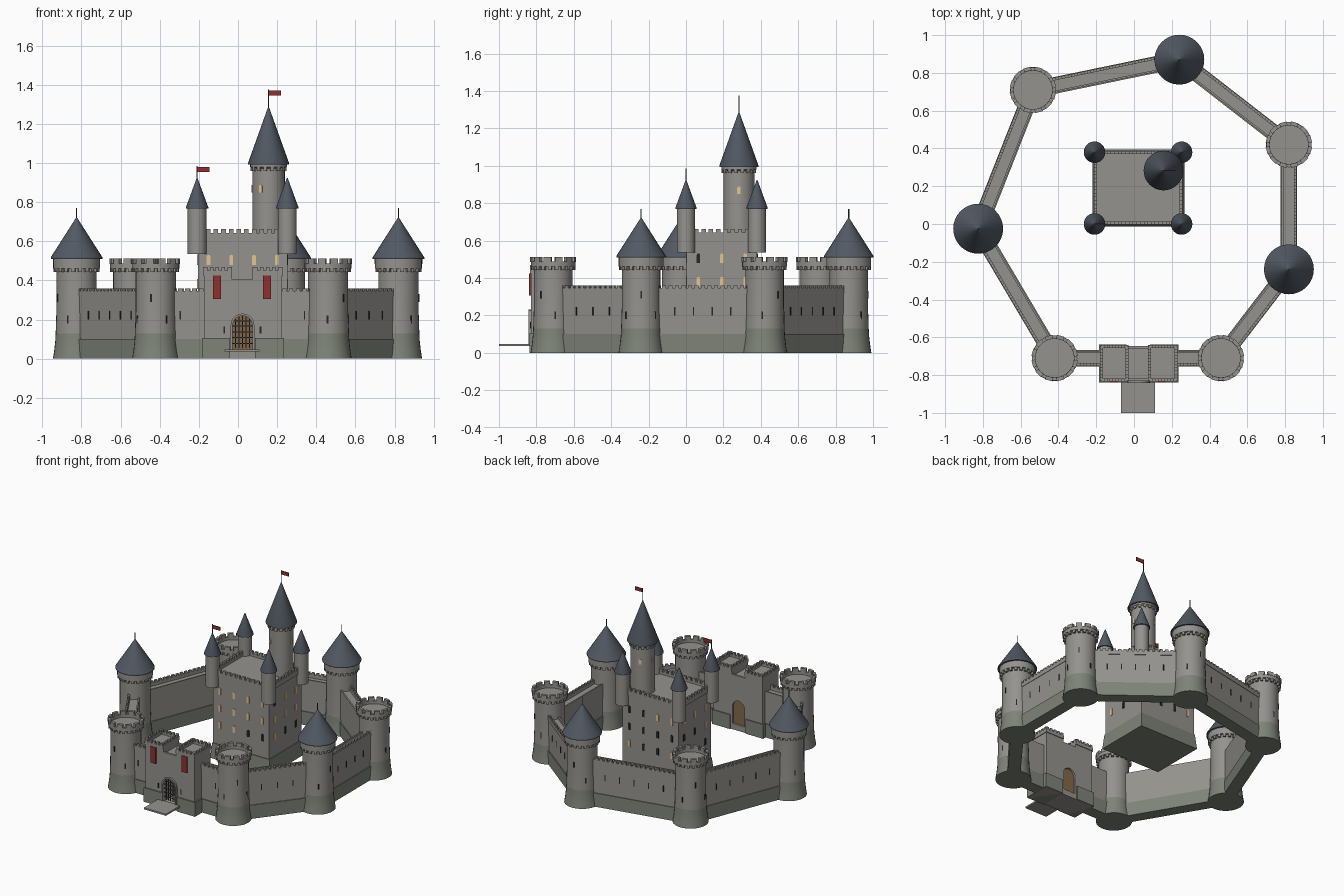
import bpy, bmesh, random
from math import pi, sin, cos, atan2, hypot
from mathutils import Matrix, Vector

if "Cube" in bpy.data.objects:
    bpy.data.objects.remove(bpy.data.objects["Cube"])

random.seed(4)
I = Matrix.Identity(4)

def mat(name, c):
    m = bpy.data.materials.new(name)
    m.diffuse_color = (*c, 1)
    m.use_nodes = True
    m.node_tree.nodes["Principled BSDF"].inputs["Base Color"].default_value = m.diffuse_color
    return m

STONE = mat("stone", (.30, .29, .27))
MOSS = mat("mossy_stone", (.21, .23, .19))
SLATE = mat("slate", (.085, .10, .125))
DARK = mat("dark_opening", (.02, .02, .025))
LIT = mat("lit_window", (.80, .55, .28))
RED = mat("red_cloth", (.27, .03, .03))
WOOD = mat("wood", (.22, .14, .07))
IRON = mat("iron", (.06, .06, .06))

def finish(name, bm, m):
    bmesh.ops.recalc_face_normals(bm, faces=bm.faces)
    me = bpy.data.meshes.new(name)
    bm.to_mesh(me)
    bm.free()
    me.materials.append(m)
    ob = bpy.data.objects.new(name, me)
    bpy.context.collection.objects.link(ob)
    return ob

def box(bm, x0, x1, y0, y1, z0, z1, M=I):
    T = Matrix.Translation(((x0+x1)/2, (y0+y1)/2, (z0+z1)/2))
    bmesh.ops.create_cube(bm, size=1, matrix=M @ T @ Matrix.Diagonal((x1-x0, y1-y0, z1-z0, 1)))

def lathe(name, prof, x, y, m, n=32):
    # revolve a (radius, height) profile and close both ends
    bm = bmesh.new()
    rings = [[bm.verts.new((x+r*cos(2*pi*i/n), y+r*sin(2*pi*i/n), z)) for i in range(n)] for r, z in prof]
    for a, b in zip(rings, rings[1:]):
        for i in range(n):
            bm.faces.new((a[i], a[(i+1) % n], b[(i+1) % n], b[i]))
    bm.faces.new(rings[0])
    bm.faces.new(rings[-1])
    bmesh.ops.remove_doubles(bm, verts=bm.verts, dist=1e-5)
    ob = finish(name, bm, m)
    bpy.context.view_layer.objects.active = ob
    ob.select_set(True)
    bpy.ops.object.shade_smooth_by_angle()
    ob.select_set(False)
    return ob

def prism(bm, pts, y0, y1, M=I):
    # extrude an x-z outline along y
    a, b = [[bm.verts.new(M @ Vector((x, y, z))) for x, z in pts] for y in (y0, y1)]
    bm.faces.new(a)
    bm.faces.new(b)
    for i in range(len(pts)):
        j = (i+1) % len(pts)
        bm.faces.new((a[i], a[j], b[j], b[i]))

def arch(cx, w, z0, zs, n=10):
    # arch outline from lower right over the top to lower left
    return [(cx+w, z0)] + [(cx+w*cos(pi*i/n), zs+w*sin(pi*i/n)) for i in range(n+1)] + [(cx-w, z0)]

def ring_blocks(name, x, y, r0, r1, z0, z1, n, fill):
    bm = bmesh.new()
    for i in range(n):
        M = Matrix.Translation((x, y, 0)) @ Matrix.Rotation(2*pi*(i+.5)/n, 4, 'Z')
        w = pi*r1/n*fill
        box(bm, r0, r1, -w, w, z0, z1, M)
    finish(name, bm, STONE)

def parapet(name, x0, x1, y0, y1, z0, z1, z2, nx, ny, t=.016):
    bm = bmesh.new()
    for a, b in ((y0, y0+t), (y1-t, y1)):
        box(bm, x0, x1, a, b, z0, z1)
        for i in range(nx):
            c, s = x0+(x1-x0)*(i+.5)/nx, (x1-x0)/nx*.3
            box(bm, c-s, c+s, a, b, z1, z2)
    for a, b in ((x0, x0+t), (x1-t, x1)):
        box(bm, a, b, y0+t, y1-t, z0, z1)
        for i in range(ny):
            c, s = y0+(y1-y0)*(i+.5)/ny, (y1-y0)/ny*.3
            box(bm, a, b, c-s, c+s, z1, z2)
    finish(name, bm, STONE)

def pole(name, x, y, z0, z1, flag=False):
    lathe(name+"_pole", [(.003, z0), (.003, z1)], x, y, IRON, 8)
    if flag:
        bm = bmesh.new()
        box(bm, x+.002, x+.063, y-.003, y+.003, z1-.03, z1-.004)
        finish(name+"_flag", bm, RED)

slits = bmesh.new()

# round wall towers, counter-clockwise from front right
towers = [(.46, -.71, 0), (.82, -.24, 1), (.82, .42, 0), (.24, .87, 1),
          (-.535, .71, 0), (-.825, -.025, 1), (-.42, -.71, 0)]
for k, (x, y, roofed) in enumerate(towers):
    n = f"tower_{k}"
    lathe(n+"_base", [(.121, 0), (.114, .045), (.109, .09), (.107, .13)], x, y, MOSS)
    body = [(.107, .13), (.103, .25), (.103, .462), (.120, .462)]
    if roofed:
        lathe(n+"_body", body+[(.120, .512)], x, y, STONE)
        lathe(n+"_roof", [(.132, .51), (.132, .518), (.002, .722)], x, y, SLATE)
        pole(n, x, y, .71, .77)
    else:
        lathe(n+"_body", body+[(.120, .487), (.102, .487), (.102, .465)], x, y, STONE)
        ring_blocks(n+"_merlons", x, y, .102, .122, .485, .511, 12, .62)
    ring_blocks(n+"_corbels", x, y, .098, .118, .443, .463, 20, .5)
    out = atan2(y, x)
    for da, z in ((-.6, .2), (.3, .31), (1.1, .2)):
        M = Matrix.Translation((x, y, 0)) @ Matrix.Rotation(out+da, 4, 'Z')
        box(slits, .09, .1065, -.004, .004, z-.02, z+.02, M)

# curtain walls, local -y faces outward
spans = [(towers[i][:2], towers[i+1][:2]) for i in range(6)]
spans += [((-.42, -.71), (-.17, -.71)), ((.22, -.71), (.46, -.71))]
for k, (p, q) in enumerate(spans):
    L = hypot(q[0]-p[0], q[1]-p[1])
    M = Matrix.Translation((*p, 0)) @ Matrix.Rotation(atan2(q[1]-p[1], q[0]-p[0]), 4, 'Z')
    bm = bmesh.new()
    box(bm, 0, L, -.044, .044, 0, .1, M)
    finish(f"wall_{k}_base", bm, MOSS)
    bm = bmesh.new()
    box(bm, 0, L, -.038, .038, .1, .322, M)
    box(bm, 0, L, -.041, -.026, .318, .346, M)
    box(bm, 0, L, .028, .038, .32, .336, M)
    m = round(L/.035)
    for i in range(m):
        c = L*(i+.5)/m
        box(bm, c-.0105, c+.0105, -.041, -.026, .345, .36, M)
    finish(f"wall_{k}", bm, STONE)
    lo, hi = (.13, L-.13) if k < 6 else (L/2-.02, L/2+.02)
    cnt = max(1, round((hi-lo)/.1))
    for i in range(cnt):
        c = lo+(hi-lo)*(i+.5)/cnt
        box(slits, c-.0035, c+.0035, -.0405, -.03, .2, .245, M)

# gatehouse: one outline with twin towers and arched passage
bm = bmesh.new()
left = [(-.175, 0), (-.175, .435), (-.03, .435), (-.03, .39), (.075, .39), (.075, .435), (.225, .435), (.225, 0)]
prism(bm, left + arch(.023, .05, 0, .17), -.83, -.645)
finish("gatehouse", bm, STONE)
bm = bmesh.new()
for a, b in ((-.185, -.04), (.086, .235)):
    box(bm, a, b, -.838, -.637, 0, .105)
finish("gatehouse_plinth", bm, MOSS)
parapet("gate_tower_left_parapet", -.18, -.03, -.835, -.64, .425, .45, .468, 5, 6)
parapet("gate_tower_right_parapet", .075, .23, -.835, -.64, .425, .45, .468, 5, 6)
bm = bmesh.new()
box(bm, -.03, .075, -.83, -.815, .388, .405)
box(bm, -.03, .075, -.66, -.645, .388, .405)
finish("gate_middle_parapet", bm, STONE)
bm = bmesh.new()
prism(bm, arch(.023, .061, .045, .17)+arch(.023, .05, .045, .17)[::-1], -.842, -.825)
finish("gate_arch_surround", bm, STONE)
bm = bmesh.new()
box(bm, -.03, .076, -.83, -.645, 0, .042)
box(bm, -.07, .11, -1.0, -.83, .036, .048)
finish("bridge", bm, STONE)
bm = bmesh.new()
prism(bm, arch(.023, .05, .042, .17), -.675, -.66)
finish("gate_door", bm, WOOD)
bm = bmesh.new()
for i in range(-2, 3):
    top = .17+(.05**2-(i*.018)**2)**.5
    box(bm, .0205+i*.018, .0255+i*.018, -.822, -.817, .055, top)
for z in (.075, .105, .135, .165, .19):
    w = .05 if z < .17 else .045
    box(bm, .023-w, .023+w, -.824, -.82, z, z+.005)
finish("portcullis", bm, IRON)
bm = bmesh.new()
for x in (-.107, .148):
    box(bm, x-.021, x+.021, -.839, -.829, .305, .425)
finish("banners", bm, RED)
for x in (-.07, .115):
    box(slits, x-.004, x+.004, -.833, -.82, .13, .165)
finish("arrow_slits", slits, DARK)

# keep
KX0, KX1, KY0, KY1 = -.205, .252, .003, .38
bm = bmesh.new()
box(bm, KX0, KX1, KY0, KY1, .1, .625)
finish("keep", bm, STONE)
bm = bmesh.new()
box(bm, KX0-.015, KX1+.015, KY0-.015, KY1+.015, 0, .11)
for v in bm.verts:
    if v.co.z > .05:
        v.co.x += .01 if v.co.x < 0 else -.01
        v.co.y += .01 if v.co.y < .1 else -.01
finish("keep_plinth", bm, MOSS)
parapet("keep_parapet", KX0-.006, KX1+.006, KY0-.006, KY1+.006, .61, .643, .663, 12, 10)

# keep windows on all four sides
lit, unlit = bmesh.new(), bmesh.new()
cx, cy = (KX0+KX1)/2, (KY0+KY1)/2
for side in range(4):
    half, dist, cols = ((KX1-KX0)/2, (KY1-KY0)/2, 4) if side % 2 == 0 else ((KY1-KY0)/2, (KX1-KX0)/2, 3)
    M = Matrix.Translation((cx, cy, 0)) @ Matrix.Rotation(side*pi/2, 4, 'Z')
    for row, z in enumerate((.48, .355, .23)):
        for c in range(cols):
            u = (c-(cols-1)/2)*(.116 if cols == 4 else .125)
            on = (side == 0 and row == 0) or random.random() < .55
            prism(lit if on else unlit, arch(u, .0095, z, z+.042, 6), -dist-.004, -dist+.01, M)

# great tower rising from the keep
tx, ty = .156, .283
lathe("great_tower", [(.083, .6), (.083, .972), (.094, .98), (.094, 1.0)], tx, ty, STONE)
ring_blocks("great_tower_corbels", tx, ty, .078, .092, .96, .98, 16, .5)
lathe("great_tower_roof", [(.105, .992), (.105, 1.0), (.002, 1.287)], tx, ty, SLATE)
pole("great_tower", tx, ty, 1.27, 1.376, True)
for a in (-.5*pi-.5, 0, pi*.5+.4, pi):
    M = Matrix.Translation((tx, ty, 0)) @ Matrix.Rotation(a+pi/2, 4, 'Z')
    prism(lit, arch(0, .009, .85, .88, 6), -.086, -.07, M)
finish("lit_windows", lit, LIT)
finish("dark_windows", unlit, DARK)

# corner turrets of the keep
for k, (x, y) in enumerate(((-.209, 0), (.252, 0), (-.209, .38), (.252, .38))):
    n = f"turret_{k}"
    lathe(n, [(.048, .535), (.048, .772)], x, y, STONE, 24)
    lathe(n+"_roof", [(.057, .768), (.057, .774), (.002, .924)], x, y, SLATE, 24)
pole("turret", -.209, 0, .91, .985, True)
